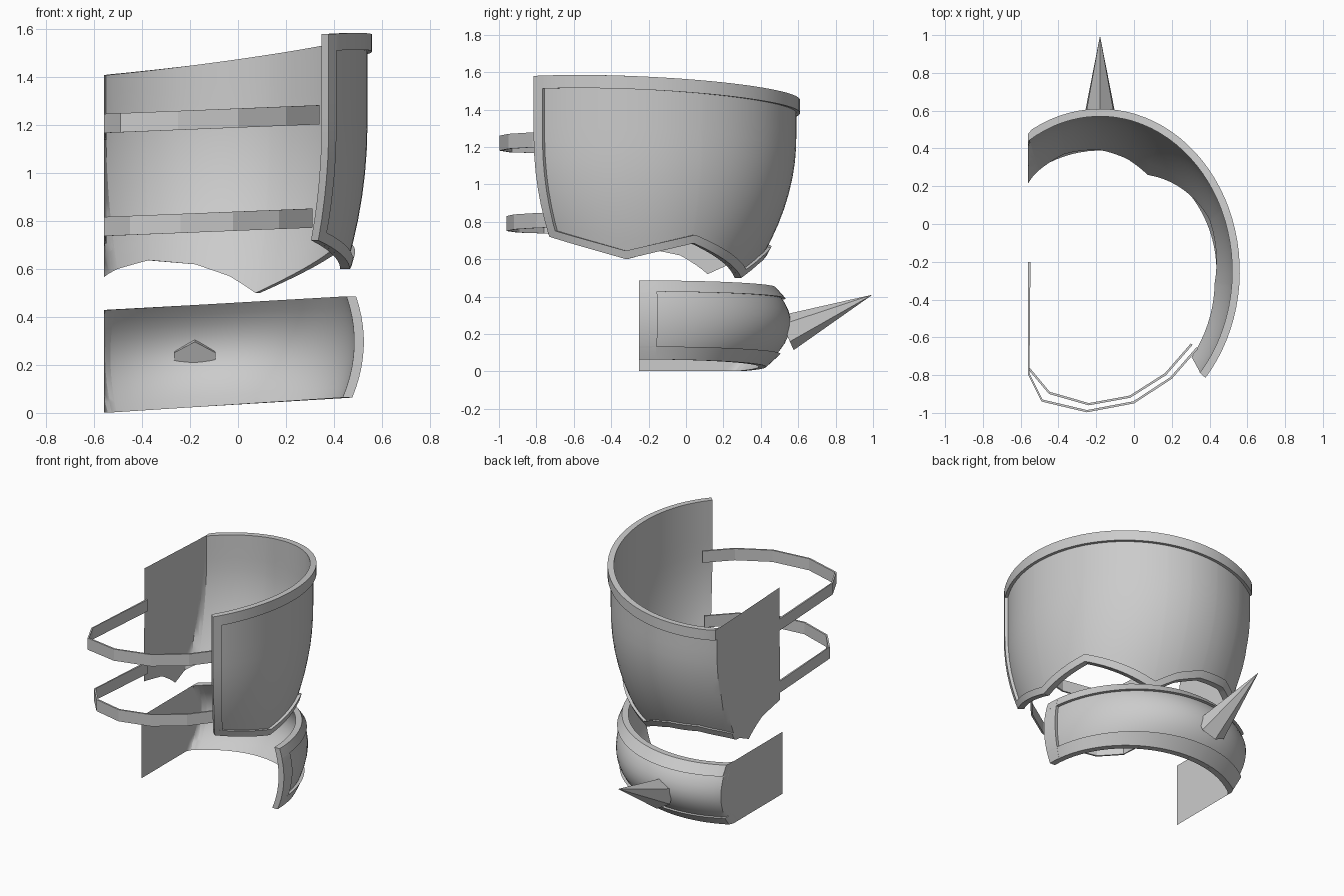
import bpy, bmesh, math
from mathutils import Vector

cube = bpy.data.objects.get("Cube")
if cube:
    bpy.data.objects.remove(cube)

steel = bpy.data.materials.new("steel_grey")
steel.use_nodes = True
GREY = (0.6, 0.6, 0.6, 1)
steel.diffuse_color = GREY
steel.node_tree.nodes["Principled BSDF"].inputs["Base Color"].default_value = GREY

CX, CY, FLAT = -0.18, -0.25, -0.56   # ellipse centre and flat inner side

# Scalloped lower edge of the thigh plate: (angle, height)
SCALLOP = [(-41, .72), (-6, .60), (24, .685), (64, .50), (76, .57), (90, .62), (108, .637),
           (122, .60), (141, .52), (160, .62), (178, .66)]


def scallop(t):
    for (a, za), (b, zb) in zip(SCALLOP, SCALLOP[1:]):
        if t <= b:
            return za + (zb - za) * (t - a) / (b - a)
    return SCALLOP[-1][1]


def ellipse(t, rx, ry):
    a = math.radians(t)
    return max(FLAT, CX + rx * math.cos(a)), CY + ry * math.sin(a)


def thigh(t, u, dz, off):
    x, y = ellipse(t, .69, .82)
    low, top = scallop(t), 1.5 + .13 * x - .045 * y
    z = low + (top - low) * u + dz
    rx = .70 - .25 * max(0, 1.2 - z) ** 2
    ry = .82 - .45 * max(0, 1.25 - z) ** 2
    return (*ellipse(t, rx + off, ry + off), z)


def knee(t, u, dz, off):
    x, y = ellipse(t, .66, .78)
    low, top = .035 + .06 * x, .46 + .055 * x
    z = low + (top - low) * u + dz
    v = (z - low) / (top - low) - .55
    return (*ellipse(t, .665 - .16 * v * v + off, .79 - .5 * v * v + off), z)


def finish(name, bm, smooth=True):
    bmesh.ops.recalc_face_normals(bm, faces=bm.faces)
    mesh = bpy.data.meshes.new(name)
    bm.to_mesh(mesh)
    bm.free()
    mesh.materials.append(steel)
    ob = bpy.data.objects.new(name, mesh)
    bpy.context.collection.objects.link(ob)
    if smooth:
        bpy.ops.object.select_all(action='DESELECT')
        ob.select_set(True)
        bpy.context.view_layer.objects.active = ob
        bpy.ops.object.shade_smooth_by_angle(angle=math.radians(35))
    return ob


def band(name, shape, t0, t1, rows, offsets):
    """Curved sheet (one offset) or closed shell (two offsets)."""
    knots = {k for k, _ in SCALLOP if t0 < k < t1}
    cols = sorted(knots | set(range(t0, t1, 4)) | {t1})
    bm = bmesh.new()
    grids = [[[bm.verts.new(shape(t, u, dz, o)) for u, dz in rows] for t in cols]
             for o in offsets]
    n, m = len(cols), len(rows)
    for g in grids:
        for i in range(n - 1):
            for j in range(m - 1):
                bm.faces.new((g[i][j], g[i + 1][j], g[i + 1][j + 1], g[i][j + 1]))
    if len(grids) == 2:
        a, b = grids
        for i in range(n - 1):
            for j in (0, m - 1):
                bm.faces.new((a[i][j], a[i + 1][j], b[i + 1][j], b[i][j]))
        for j in range(m - 1):
            for i in (0, n - 1):
                bm.faces.new((a[i][j], a[i][j + 1], b[i][j + 1], b[i][j]))
    return finish(name, bm)


def armour(name, shape, start, trim_deg, end, last, top_h, low_h, thick):
    full = [(i / 10, 0) for i in range(11)]
    band(name + "_plate", shape, start, end, full, (0, .02))
    band(name + "_side_panel", shape, end - 8, last, full, (0,))
    band(name + "_front_trim", shape, start, start + trim_deg, full, (.005, thick))
    band(name + "_top_trim", shape, start, end, [(1, -top_h), (1, 0)], (.005, thick))
    band(name + "_bottom_trim", shape, start, end, [(0, 0), (0, low_h)], (.005, thick))


armour("thigh", thigh, -41, 4, 130, 178, .07, .045, .04)
armour("knee", knee, 0, 7, 130, 180, .06, .07, .04)

# Spike on the knee
base, tip = Vector((CX, .535, .205)), Vector((CX, .997, .41))
axis = tip - base
bm = bmesh.new()
bmesh.ops.create_cone(bm, cap_ends=True, segments=6, radius1=.1, radius2=0, depth=axis.length)
bmesh.ops.remove_doubles(bm, verts=bm.verts, dist=.001)
spike = finish("knee_spike", bm, smooth=False)
spike.location = (base + tip) / 2
spike.rotation_euler = (-math.atan2(axis.y, axis.z), 0, 0)


# Straps, running round the front to the side panel
def strap(name, path, z_mid):
    bm = bmesh.new()
    rings = []
    for x, y in path:
        inward = Vector((CX - x, CY - y)).normalized() * .012
        z = z_mid + .04 * x
        if y > -.3:
            z -= .03
        ring = []
        for px, py, dz in ((x, y, -.04), (x, y, .04),
                           (x + inward.x, y + inward.y, .04), (x + inward.x, y + inward.y, -.04)):
            ring.append(bm.verts.new((max(FLAT, px), py, z + dz)))
        rings.append(ring)
    for a, b in zip(rings, rings[1:]):
        for k in range(4):
            bm.faces.new((a[k], b[k], b[k - 1], a[k - 1]))
    bm.faces.new(rings[0])
    bm.faces.new(rings[-1])
    finish(name, bm, smooth=False)


upper = [(.34, -.66), (.2, -.82), (0, -.95), (-.25, -.997), (-.49, -.94), (FLAT, -.80), (FLAT, -.2)]
lower = [(.31, -.64), (.17, -.80), (-.02, -.92), (-.24, -.96), (-.45, -.90), (FLAT, -.77), (FLAT, -.2)]
strap("upper_strap", upper, 1.23)
strap("lower_strap", lower, .80)
